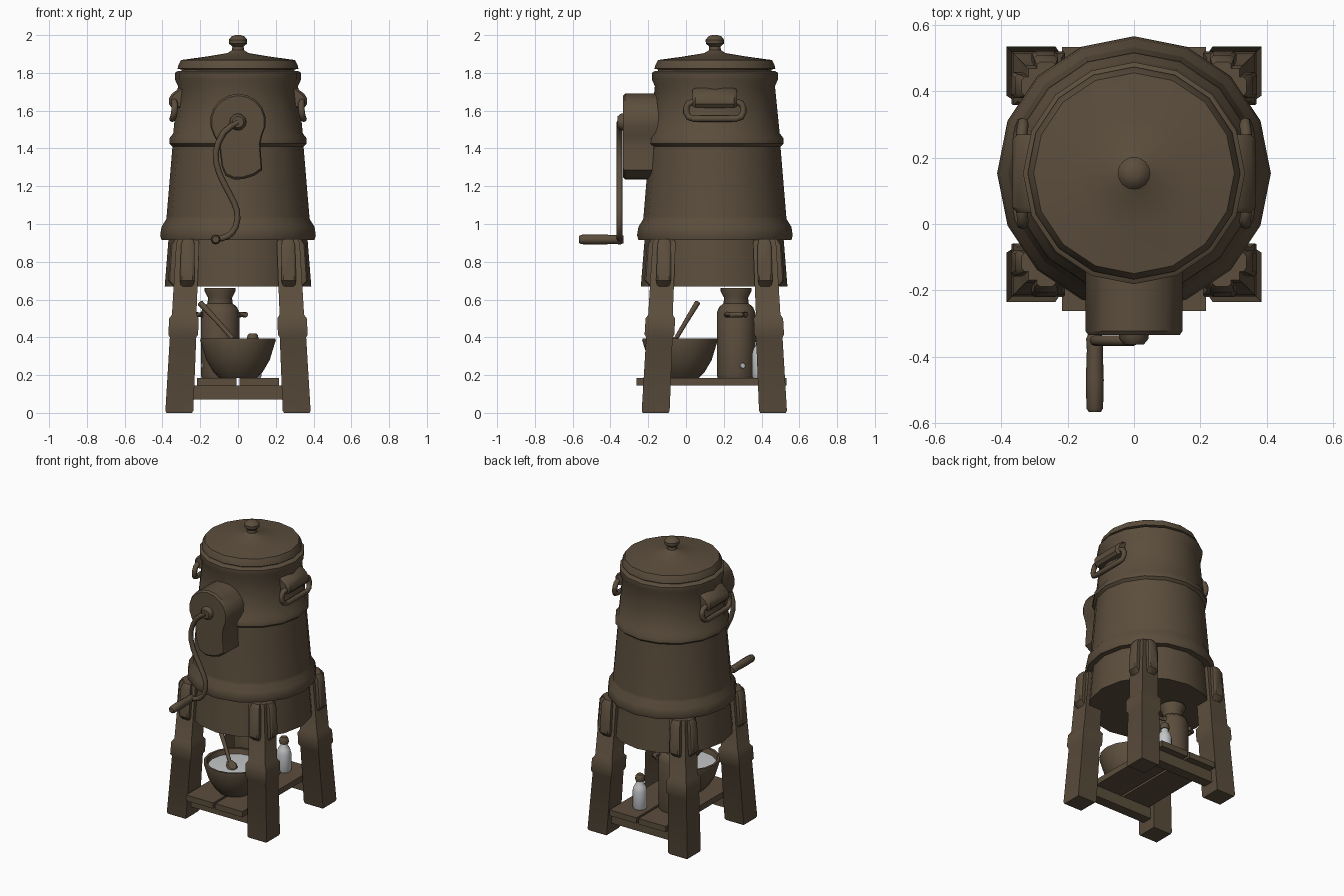
import bpy, bmesh, math
from mathutils import Vector

if "Cube" in bpy.data.objects:
    bpy.data.objects.remove(bpy.data.objects["Cube"])

CY = 0.153  # y of the barrel axis


def material(name, rgb):
    m = bpy.data.materials.new(name)
    m.diffuse_color = (*rgb, 1)
    m.use_nodes = True
    m.node_tree.nodes["Principled BSDF"].inputs["Base Color"].default_value = m.diffuse_color
    return m


BROWN = material("dark_brown", (0.105, 0.075, 0.046))
PALE = material("pale_grey", (0.56, 0.57, 0.58))


def finish(name, bm, mat=BROWN, angle=35):
    bmesh.ops.recalc_face_normals(bm, faces=bm.faces)
    for f in bm.faces:
        f.smooth = True
    me = bpy.data.meshes.new(name)
    bm.to_mesh(me)
    bm.free()
    me.set_sharp_from_angle(angle=math.radians(angle))
    me.materials.append(mat)
    ob = bpy.data.objects.new(name, me)
    bpy.context.collection.objects.link(ob)
    return ob


def loft(name, rings, mat=BROWN, angle=35):
    """Skin a list of equal-length point rings and cap both ends."""
    bm = bmesh.new()
    vs = [[bm.verts.new(p) for p in r] for r in rings]
    n = len(vs[0])
    for a, b in zip(vs, vs[1:]):
        for i in range(n):
            j = (i + 1) % n
            bm.faces.new((a[i], a[j], b[j], b[i]))
    bm.faces.new(vs[0])
    bm.faces.new(vs[-1])
    return finish(name, bm, mat, angle)


def lathe(name, profile, x, y, n=16, mat=BROWN):
    rings = [[(x + r * math.cos(i * math.tau / n), y + r * math.sin(i * math.tau / n), z)
              for i in range(n)] for r, z in profile]
    return loft(name, rings, mat)


def tube(name, pts, radius, closed=False, n=8):
    """Round tube along a path, with a radius per point or one for all."""
    pts = [Vector(p) for p in pts]
    rad = radius if isinstance(radius, list) else [radius] * len(pts)
    rings = []
    ref = Vector((1, 0, 0)) if closed else None
    for i, p in enumerate(pts):
        if closed:
            t = pts[(i + 1) % len(pts)] - pts[i - 1]
        else:
            t = pts[min(i + 1, len(pts) - 1)] - pts[max(i - 1, 0)]
        t.normalize()
        r = ref or (Vector((0, 1, 0)) if abs(t.y) < 0.8 else Vector((0, 0, 1)))
        u = t.cross(r).normalized()
        v = t.cross(u)
        rings.append([p + rad[i] * (u * math.cos(k * math.tau / n) + v * math.sin(k * math.tau / n))
                      for k in range(n)])
    if closed:
        rings.append(rings[0])
    return loft(name, rings, angle=50)


def box(name, lo, hi):
    rings = [[(lo[0], lo[1], z), (hi[0], lo[1], z), (hi[0], hi[1], z), (lo[0], hi[1], z)]
             for z in (lo[2], hi[2])]
    return loft(name, rings)


# Barrel with base ring, middle band and top rim
lathe("barrel", [(0.36, 0.915), (0.405, 0.915), (0.412, 0.94), (0.405, 0.985), (0.38, 1.025),
                 (0.378, 1.04), (0.347, 1.41), (0.364, 1.425), (0.362, 1.455), (0.343, 1.48),
                 (0.318, 1.73), (0.334, 1.765), (0.334, 1.80), (0.318, 1.81), (0.29, 1.81)], 0, CY)
lathe("skirt", [(0.388, 0.67), (0.368, 0.92)], 0, CY - 0.004)
# Lid and knob
lathe("lid", [(0.30, 1.80), (0.30, 1.818), (0.32, 1.822), (0.316, 1.84), (0.302, 1.868),
              (0.17, 1.886), (0.055, 1.905), (0.032, 1.92), (0.03, 1.94), (0.048, 1.955),
              (0.049, 1.975), (0.035, 1.993), (0.015, 2.0)], 0, CY)

# Legs with collars, and two outer brackets on each
for sx in (-1, 1):
    for sy in (-1, 1):
        side = ("front" if sy < 0 else "back") + ("_left" if sx < 0 else "_right")

        def place(a, b, z):
            return (sx * a, 0.15 + sy * b, z)

        rings = []
        for z, e in ((0, -0.006), (0.012, 0), (0.40, 0), (0.415, 0.009), (0.50, 0.009),
                     (0.52, -0.004), (0.90, -0.004), (0.92, -0.012)):
            o, i = 0.385 - 0.06 * z + e, 0.237 - 0.04 * z - e
            rings.append([place(i, i, z), place(o, i, z), place(o, o, z), place(i, o, z)])
        loft("leg_" + side, rings)
        for k in (0, 1):
            rings = []
            for z, out, w in ((0.67, 0.342, 0.032), (0.70, 0.37, 0.039),
                              (0.89, 0.357, 0.036), (0.92, 0.338, 0.028)):
                c = 0.283 - 0.02 * z
                q = [(c - w, 0.30), (c - w, out - 0.008), (c - w + 0.01, out),
                     (c + w - 0.01, out), (c + w, out - 0.008), (c + w, 0.30)]
                rings.append([place(a, b, z) if k else place(b, a, z) for a, b in q])
            loft("bracket_%s_%d" % (side, k), rings)

# Cross bars and shelf planks
for name, y in (("front_bar", 0.15 - 0.30), ("back_bar", 0.15 + 0.30)):
    box(name, (-0.27, y - 0.035, 0.07), (0.27, y + 0.035, 0.146))
for s in (-1, 1):
    a, b = sorted((s * 0.008, s * 0.217))
    box("shelf_plank", (a, -0.262, 0.146), (b, 0.533, 0.186))

# Mixing bowl, contents and spoon
lathe("bowl", [(0.10, 0.186), (0.13, 0.215), (0.168, 0.28), (0.20, 0.385), (0.198, 0.395),
               (0.182, 0.395), (0.16, 0.31), (0.12, 0.25)], 0, -0.032)
lathe("batter", [(0.168, 0.34), (0.173, 0.362), (0.04, 0.368)], 0, -0.032, mat=PALE)
tube("spoon_handle", [(-0.20, 0.06, 0.582), (-0.10, -0.005, 0.475), (-0.025, -0.055, 0.39)],
     [0.016, 0.013, 0.012])
spoon = lathe("spoon_head", [(0.02, -0.008), (0.04, 0), (0.03, 0.012)], 0, 0, 10)
spoon.scale = (1.25, 0.9, 1)
spoon.rotation_euler = (0, 0.45, math.radians(-35))
spoon.location = (0.005, -0.075, 0.375)

# Milk churn with side lugs and pale spots
lathe("churn", [(0.098, 0.186), (0.102, 0.20), (0.102, 0.53), (0.09, 0.56), (0.066, 0.58),
                (0.064, 0.61), (0.082, 0.645), (0.082, 0.66), (0.06, 0.66)], -0.095, 0.265)
for s in (-1, 1):
    tube("churn_lug", [(-0.095 + s * 0.095, 0.215, 0.52), (-0.095 + s * 0.135, 0.235, 0.52),
                       (-0.095 + s * 0.135, 0.295, 0.52), (-0.095 + s * 0.095, 0.315, 0.52)], 0.015)
    spot = lathe("churn_spot", [(0.016, 0), (0.013, 0.004)], 0, 0, 8, PALE)
    spot.rotation_euler = (0, s * math.pi / 2, 0.35)
    spot.location = (-0.095 + s * 0.094, 0.265 + s * 0.035, 0.25)

# Small bottle with stopper
lathe("bottle", [(0.042, 0.186), (0.046, 0.195), (0.046, 0.31), (0.038, 0.34), (0.024, 0.36),
                 (0.022, 0.39)], 0.078, 0.395, 12, PALE)
lathe("stopper", [(0.028, 0.375), (0.031, 0.39), (0.028, 0.41), (0.02, 0.42)], 0.078, 0.395, 12)

# Gear housing: round top with a tail below
outline = [(0.148 * math.cos(math.radians(a)), 1.542 + 0.148 * math.sin(math.radians(a)))
           for a in range(-30, 211, 20)]
outline += [(-0.10, 1.42), (-0.085, 1.30), (-0.065, 1.255), (-0.02, 1.235), (0.03, 1.238),
            (0.085, 1.255), (0.128, 1.285), (0.118, 1.42)]
rings = []
for y, s in ((0.0, 1), (-0.322, 1), (-0.334, 0.95)):
    rings.append([(x * s, y, 1.48 + (z - 1.48) * s) for x, z in outline])
loft("gear_housing", rings)

# Crank hub, curved arm and grip
tube("crank_hub", [(0, -0.32, 1.54), (0, -0.345, 1.54), (0, -0.362, 1.54)], [0.045, 0.044, 0.03], n=12)
cu = bpy.data.curves.new("crank_path", "CURVE")
path = [(0, 1.54), (-0.075, 1.485), (-0.118, 1.38), (-0.10, 1.27), (-0.045, 1.16),
        (-0.005, 1.07), (-0.012, 0.985), (-0.055, 0.935), (-0.118, 0.918)]
fine = []
for i in range(len(path) - 1):  # smooth the path
    p = [Vector(path[max(0, min(len(path) - 1, i + k))]) for k in (-1, 0, 1, 2)]
    for t in (0, 0.5):
        fine.append(0.5 * (2 * p[1] + (p[2] - p[0]) * t + (2 * p[0] - 5 * p[1] + 4 * p[2] - p[3]) * t * t
                           + (3 * p[1] - p[0] - 3 * p[2] + p[3]) * t ** 3))
fine.append(Vector(path[-1]))
bpy.data.curves.remove(cu)
tube("crank_arm", [(p.x, -0.351, p.y) for p in fine], 0.016)
tube("crank_grip", [(-0.118, y, 0.918) for y in (-0.332, -0.345, -0.38, -0.47, -0.555, -0.566)],
     [0.02, 0.026, 0.024, 0.027, 0.025, 0.018], n=8)

# Carrying handles: bracket block and hanging loop on both sides
for s in (-1, 1):
    rings = []
    for y, e in ((0.035, 0.85), (0.05, 1), (0.255, 1), (0.27, 0.85)):
        q = [(0.27, 1.615), (0.35, 1.615), (0.366, 1.635), (0.366, 1.665), (0.35, 1.69),
             (0.31, 1.72), (0.27, 1.72)]
        rings.append([(s * (0.27 + (x - 0.27) * e), y, 1.665 + (z - 1.665) * e) for x, z in q])
    loft("handle_bracket", rings)
    loop = []
    for cy, cz, a0 in ((0.265, 1.615, 0), (0.04, 1.615, 90), (0.04, 1.59, 180), (0.265, 1.59, 270)):
        for a in (0, 45, 90):
            t = math.radians(a0 + a)
            y, z = cy + 0.038 * math.cos(t), cz + 0.033 * math.sin(t)
            out = 0.352 - 0.55 * ((y - 0.153) / 0.2) ** 2 * 0.05
            loop.append((s * (out + (1.6 - z) * 0.1), y, z))
    tube("carry_handle", loop, 0.017, closed=True)
